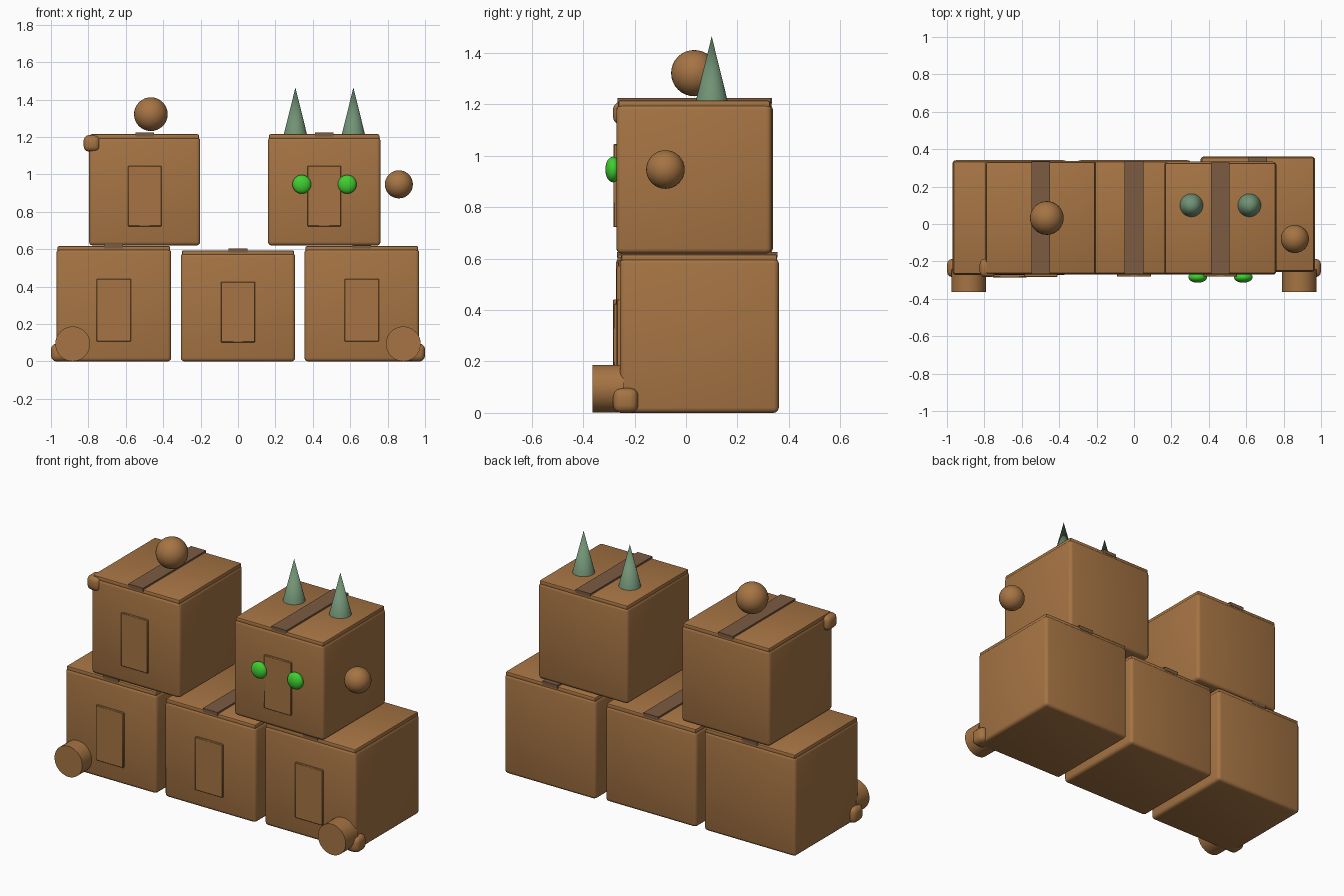
import bpy, math

if "Cube" in bpy.data.objects:
    bpy.data.objects.remove(bpy.data.objects["Cube"])


def material(name, rgb):
    m = bpy.data.materials.new(name)
    m.diffuse_color = (*rgb, 1)
    m.use_nodes = True
    m.node_tree.nodes["Principled BSDF"].inputs["Base Color"].default_value = m.diffuse_color
    return m


CARD = material("cardboard_brown", (0.38, 0.175, 0.057))
TAPE = material("tape_dark_brown", (0.20, 0.105, 0.054))
GREEN = material("bright_green", (0.05, 0.62, 0.03))
SAGE = material("sage_green", (0.165, 0.29, 0.18))


def finish(name, mat, smooth=True):
    o = bpy.context.object
    o.name = name
    o.data.materials.append(mat)
    if smooth:
        bpy.ops.object.shade_smooth_by_angle(angle=math.radians(40))
    return o


def block(name, x, y, z, mat, bevel=0.0, segments=3):
    """Box from (min, max) pairs, with optional rounded edges."""
    bpy.ops.mesh.primitive_cube_add(size=1, location=[(a + b) / 2 for a, b in (x, y, z)])
    o = bpy.context.object
    o.scale = [b - a for a, b in (x, y, z)]
    bpy.ops.object.transform_apply(location=False, rotation=False, scale=True)
    if bevel:
        m = o.modifiers.new("rounding", "BEVEL")
        m.width, m.segments = bevel, segments
        bpy.ops.object.modifier_apply(modifier="rounding")
    return finish(name, mat, bool(bevel))


def ball(name, loc, r, mat, squash=1.0):
    bpy.ops.mesh.primitive_uv_sphere_add(segments=32, ring_count=16, radius=r, location=loc)
    bpy.context.object.scale.y = squash
    return finish(name, mat)


def carton(name, cx, y0, y1, z0, z1, w):
    """Rounded box with lid, tape strip and front panel."""
    h = z1 - z0
    block(name + "_body", (cx - w / 2, cx + w / 2), (y0, y1), (z0, z1 - 0.015), CARD, 0.02)
    block(name + "_lid", (cx - w / 2 + 0.006, cx + w / 2 - 0.006),
          (y0 + 0.006, y1 - 0.006), (z1 - 0.03, z1), CARD, 0.008, 2)
    block(name + "_tape", (cx - 0.05, cx + 0.05), (y0 + 0.004, y1 - 0.004),
          (z1 - 0.012, z1 + 0.01), TAPE)
    pw = w * 0.15
    block(name + "_panel", (cx - pw, cx + pw), (y0 - 0.012, y0 + 0.01),
          (z0 + h * 0.173, z0 + h * 0.715), CARD, 0.003, 1)


# Stacked cartons: three below, two above
carton("lower_left_box", -0.664, -0.273, 0.341, 0.0, 0.617, 0.614)
carton("lower_middle_box", 0.0, -0.27, 0.341, 0.0, 0.594, 0.612)
carton("lower_right_box", 0.662, -0.257, 0.361, 0.0, 0.617, 0.614)
carton("upper_left_box", -0.499, -0.271, 0.338, 0.62, 1.215, 0.594)
carton("upper_right_box", 0.461, -0.27, 0.333, 0.62, 1.215, 0.602)

# Paws and bumpers at the lower front corners
for side, label in ((-1, "left"), (1, "right")):
    bpy.ops.mesh.primitive_cylinder_add(vertices=40, radius=0.093, depth=0.12,
                                        location=(side * 0.884, -0.303, 0.094),
                                        rotation=(math.pi / 2, 0, 0))
    finish(label + "_paw", CARD)
    xs = sorted((side * 0.905, side * 1.0))
    block(label + "_corner_bumper", xs, (-0.284, -0.186), (0.0, 0.096), CARD, 0.03)
block("upper_corner_bumper", (-0.825, -0.738), (-0.284, -0.186), (1.122, 1.21), CARD, 0.028)

# Loose balls
ball("top_ball", (-0.466, 0.032, 1.322), 0.09, CARD)
ball("side_ball", (0.86, -0.08, 0.947), 0.075, CARD)

# Face: eyes and pointed ears
for i, (ex, ear) in enumerate(((0.341, 0.307), (0.584, 0.617))):
    ball(f"eye_{i}", (ex, -0.284, 0.947), 0.05, GREEN, 0.6)
    bpy.ops.mesh.primitive_cone_add(vertices=32, radius1=0.063, depth=0.255,
                                    location=(ear, 0.1, 1.3375))
    finish(f"ear_{i}", SAGE)
